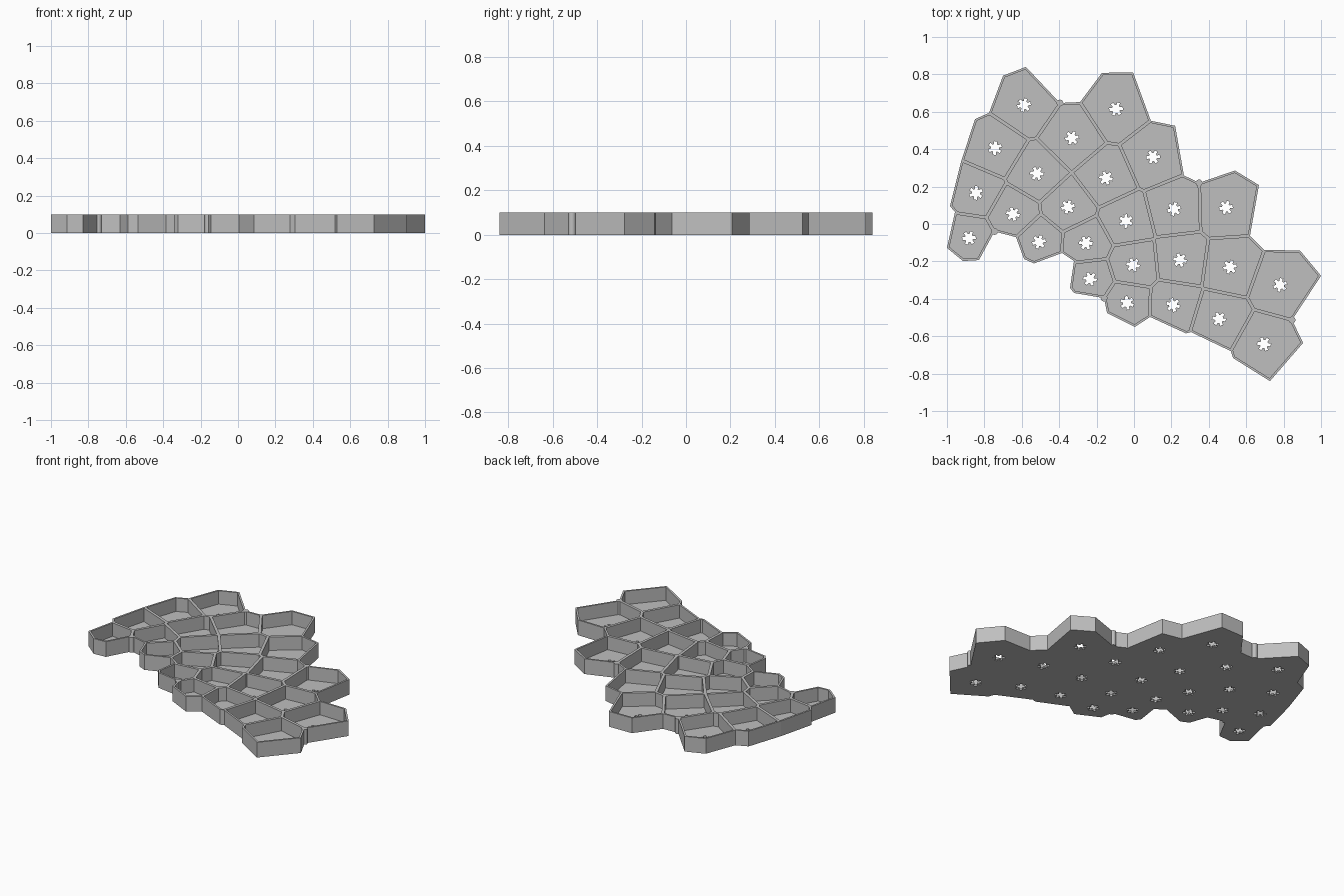
import bpy, bmesh, math, random
from mathutils import Vector

if "Cube" in bpy.data.objects:
    bpy.data.objects.remove(bpy.data.objects["Cube"])

random.seed(4)
HEIGHT, FLOOR = 0.1, 0.012
WALL_IN, WALL_OUT = 0.009, 0.012

# Centre of every compartment
SITES = [Vector(p) for p in (
    (-.588, .636), (-.096, .615), (-.743, .406), (-.332, .46), (.102, .358),
    (-.845, .166), (-.519, .27), (-.15, .246), (-.647, .053), (-.353, .091),
    (-.043, .016), (.214, .08), (.492, .088), (-.882, -.075), (-.508, -.096),
    (-.257, -.102), (-.235, -.294), (-.005, -.219), (.246, -.193), (.513, -.23),
    (.781, -.326), (-.037, -.422), (.209, -.433), (.455, -.508), (.695, -.642))]

# Outer edge of the tray, clockwise
OUTLINE = [Vector(p) for p in (
    (-.70, .793), (-.578, .84), (-.396, .647), (-.288, .652), (-.171, .808),
    (-.005, .811), (.09, .552), (.22, .525), (.267, .26), (.348, .22),
    (.54, .286), (.668, .208), (.62, -.064), (.695, -.138), (.888, -.142),
    (1, -.277), (.845, -.513), (.904, -.636), (.727, -.84), (.53, -.717),
    (.518, -.68), (.305, -.578), (.278, -.585), (.086, -.497), (.005, -.55),
    (-.144, -.476), (-.16, -.396), (-.321, -.369), (-.342, -.342), (-.321, -.198),
    (-.385, -.155), (-.535, -.211), (-.588, -.187), (-.631, -.07), (-.746, -.04),
    (-.829, -.193), (-.914, -.198), (-1, -.128), (-.957, .064), (-.984, .096),
    (-.925, .332), (-.85, .561), (-.775, .594))]

# Notches of the outline that carry a round post
POSTS = [OUTLINE[i] for i in (2, 9, 16, 26, 34)]

grey = bpy.data.materials.new("grey")
grey.diffuse_color = (0.52, 0.52, 0.52, 1)
grey.use_nodes = True
grey.node_tree.nodes["Principled BSDF"].inputs["Base Color"].default_value = grey.diffuse_color


def clip(poly, point, normal):
    """Keep the part of a convex polygon on the normal's side of a line."""
    out = []
    for a, b in zip(poly, poly[1:] + poly[:1]):
        da, db = (a - point).dot(normal), (b - point).dot(normal)
        if da >= 0:
            out.append(a)
        if da * db < 0:
            out.append(a.lerp(b, da / (da - db)))
    return out


def compartment(site):
    """Inner shape of one compartment, inset by the wall thickness."""
    poly = [site + Vector(c) for c in ((-1, -1), (1, -1), (1, 1), (-1, 1))]
    for other in SITES:
        if other is not site:
            n = (site - other).normalized()
            poly = clip(poly, (site + other) / 2 + n * WALL_IN, n)
    for a, b in zip(OUTLINE, OUTLINE[1:] + OUTLINE[:1]):
        mid = (a + b) / 2
        if min(SITES, key=lambda s: (s - mid).length) is site:
            n = Vector((b.y - a.y, a.x - b.x)).normalized()
            poly = clip(poly, a + n * WALL_OUT, n)
    return poly


def drain(site):
    """Six-armed drain hole."""
    turn = random.uniform(0, math.pi / 3)
    pts = []
    for k in range(6):
        for r, t in ((.022, -.34), (.037, -.22), (.037, .22), (.022, .34)):
            a = turn + k * math.pi / 3 + t
            pts.append(site + Vector((math.cos(a), math.sin(a))) * r)
    return pts


def plate(name, loops, z0, z1):
    """Flat extruded sheet: first loop is the edge, the others are openings."""
    cu = bpy.data.curves.new(name, 'CURVE')
    cu.dimensions, cu.fill_mode = '2D', 'BOTH'
    cu.extrude = (z1 - z0) / 2
    for loop in loops:
        sp = cu.splines.new('POLY')
        sp.points.add(len(loop) - 1)
        for p, v in zip(sp.points, loop):
            p.co = (v.x, v.y, 0, 1)
        sp.use_cyclic_u = True
    tmp = bpy.data.objects.new(name + "_curve", cu)
    bpy.context.collection.objects.link(tmp)
    bpy.context.view_layer.update()
    me = bpy.data.meshes.new_from_object(
        tmp.evaluated_get(bpy.context.evaluated_depsgraph_get()))
    bpy.data.objects.remove(tmp)
    bm = bmesh.new()
    bm.from_mesh(me)
    bmesh.ops.remove_doubles(bm, verts=bm.verts, dist=1e-5)
    bmesh.ops.translate(bm, verts=bm.verts, vec=(0, 0, (z0 + z1) / 2))
    bmesh.ops.recalc_face_normals(bm, faces=bm.faces)
    for f in bm.faces:
        f.smooth = False
    bm.to_mesh(me)
    bm.free()
    me.materials.clear()
    me.materials.append(grey)
    ob = bpy.data.objects.new(name, me)
    bpy.context.collection.objects.link(ob)


# Floor with drain holes, and the walls around every compartment
plate("floor", [OUTLINE] + [drain(s) for s in SITES], 0, FLOOR)
plate("walls", [OUTLINE] + [compartment(s) for s in SITES], FLOOR, HEIGHT)

# Round posts in the outline notches
for p in POSTS:
    bpy.ops.mesh.primitive_cylinder_add(
        vertices=16, radius=.018, depth=HEIGHT, location=(p.x, p.y, HEIGHT / 2))
    post = bpy.context.object
    post.name = "notch_post"
    post.data.materials.append(grey)
    bpy.ops.object.shade_smooth_by_angle()
